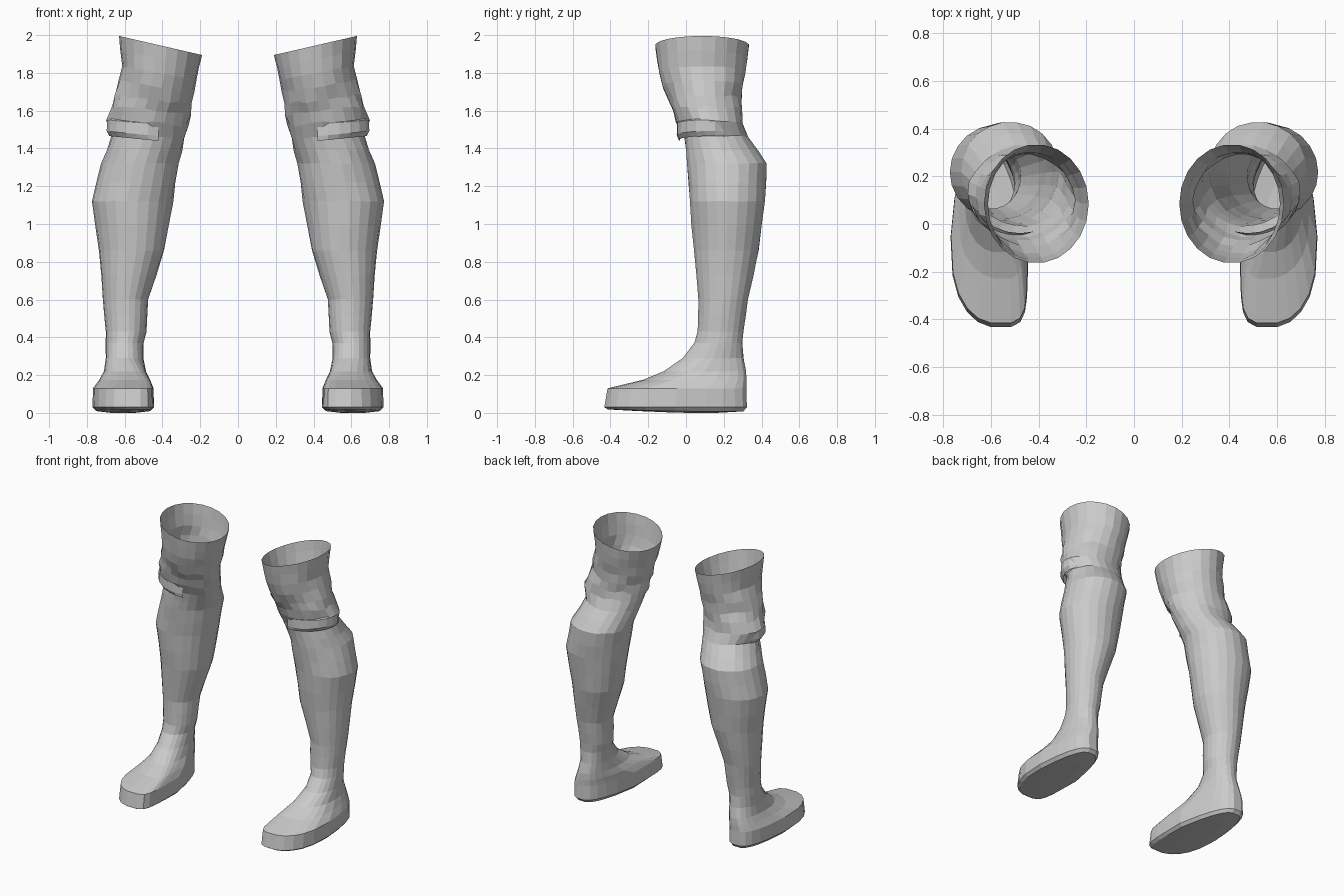
import bpy, bmesh, math, random

if "Cube" in bpy.data.objects:
    bpy.data.objects.remove(bpy.data.objects["Cube"])

random.seed(4)
N = 22

# Main boot sections for the +x leg: z, x min, x max, y front, y back
KEYS = [
    (1.945, .19, .63, -.165, .335), (1.80, .22, .615, -.145, .315),
    (1.66, .245, .65, -.095, .29), (1.535, .265, .695, -.05, .305),
    (1.46, .28, .665, -.01, .33), (1.32, .315, .725, .005, .43),
    (1.12, .345, .775, .018, .42), (.86, .39, .735, .04, .385),
    (.60, .475, .715, .065, .33), (.43, .485, .70, .06, .305),
    (.37, .50, .70, .045, .30), (.29, .50, .70, -.02, .305),
    (.22, .487, .71, -.12, .32), (.175, .465, .735, -.23, .322),
    (.13, .447, .768, -.418, .322), (.03, .445, .77, -.435, .325),
]


def clamp(v):
    return min(1, max(0, v))


def spow(v, p):
    return math.copysign(abs(v) ** p, v)


def ring_points(sec, row):
    """One section: wrinkled oval on the leg, blunt-toed sole outline on the foot."""
    z, x0, x1, y0, y1 = sec
    foot = clamp((.3 - z) / .13)
    fold = math.exp(-((z - 1.6) / .12) ** 2) + (.25 if .25 < z < 1.9 else 0)
    tilt = .23 * clamp((z - 1.35) / .55)  # sloping top edge, level below the knee
    cx, cy, rx, ry = (x0 + x1) / 2, (y0 + y1) / 2, (x1 - x0) / 2, (y1 - y0) / 2
    pts = []
    for i in range(N):
        a = 2 * math.pi * i / N
        p = 1 - .32 * foot
        c, s = spow(math.cos(a), p), spow(math.sin(a), p)
        r = 1 + fold * (.03 * math.sin(3 * a + 2.1 * row) + random.uniform(-.025, .025))
        x, y = cx + rx * c * r, cy + ry * s * r
        heel, toe = max(0, s), max(0, -s)
        # narrow heel, toes leaning to the big-toe side
        x = x - foot * (rx * c * .3 * heel - .02 * heel + .05 * toe ** 3)
        if foot > 0:
            x = clamp((x - x0) / (x1 - x0)) * (x1 - x0) + x0
        dz = tilt * (x - cx) + fold * random.uniform(-.01, .01)
        pts.append((x, y, z + dz))
    return pts


def mesh_object(name, bm):
    """Make an object and mirror it into a pair."""
    bmesh.ops.recalc_face_normals(bm, faces=bm.faces)
    me = bpy.data.meshes.new(name)
    bm.to_mesh(me)
    bm.free()
    ob = bpy.data.objects.new(name, me)
    bpy.context.collection.objects.link(ob)
    m = ob.modifiers.new("pair", 'MIRROR')
    m.use_axis[0] = True
    m.use_mirror_merge = False


def bridge(bm, a, b):
    for i in range(N):
        j = (i + 1) % N
        bm.faces.new((a[i], a[j], b[j], b[i]))


# Extra rows halfway between widely spaced sections
sections = []
for a, b in zip(KEYS, KEYS[1:]):
    sections.append(a)
    if a[0] - b[0] > .1 or .1 < b[0] < .2:
        sections.append(tuple((u + v) / 2 for u, v in zip(a, b)))
sections.append(KEYS[-1])

# Tall boot: open sleeve lofted down into the foot, closed by the sole
bm = bmesh.new()
rings = [[bm.verts.new(p) for p in ring_points(s, k)] for k, s in enumerate(sections)]
for a, b in zip(rings, rings[1:]):
    bridge(bm, a, b)
sole = [bm.verts.new((.605 + (v.co.x - .605) * .88, -.055 + (v.co.y + .055) * .95,
                      .008 + .012 * clamp(-2 * v.co.y))) for v in rings[-1]]
bridge(bm, rings[-1], sole)
inner = [bm.verts.new((.605 + (v.co.x - .605) * .5, -.055 + (v.co.y + .055) * .6,
                       v.co.z - .008)) for v in sole]
bridge(bm, sole, inner)
bm.faces.new(inner)
mesh_object("boots", bm)

# Gathered fold lying around the outer front of the knee
bm = bmesh.new()
PROFILE = [(1.545, .97), (1.53, 1.05), (1.47, 1.06), (1.445, .97)]
grid = []
for k in range(9):
    a = math.radians(-105 + 125 * k / 8)
    taper = math.sqrt(max(0, math.sin(math.pi * k / 8)))
    row = []
    for z, r in PROFILE:
        q = .96 + (r - .96) * taper
        x, y = .475 + .215 * q * math.cos(a), .14 + .185 * q * math.sin(a)
        row.append(bm.verts.new((x, y, z + .1 * (x - .475))))
    grid.append(row)
for a, b in zip(grid, grid[1:]):
    for i in range(len(PROFILE) - 1):
        bm.faces.new((a[i], a[i + 1], b[i + 1], b[i]))
mesh_object("knee_folds", bm)
